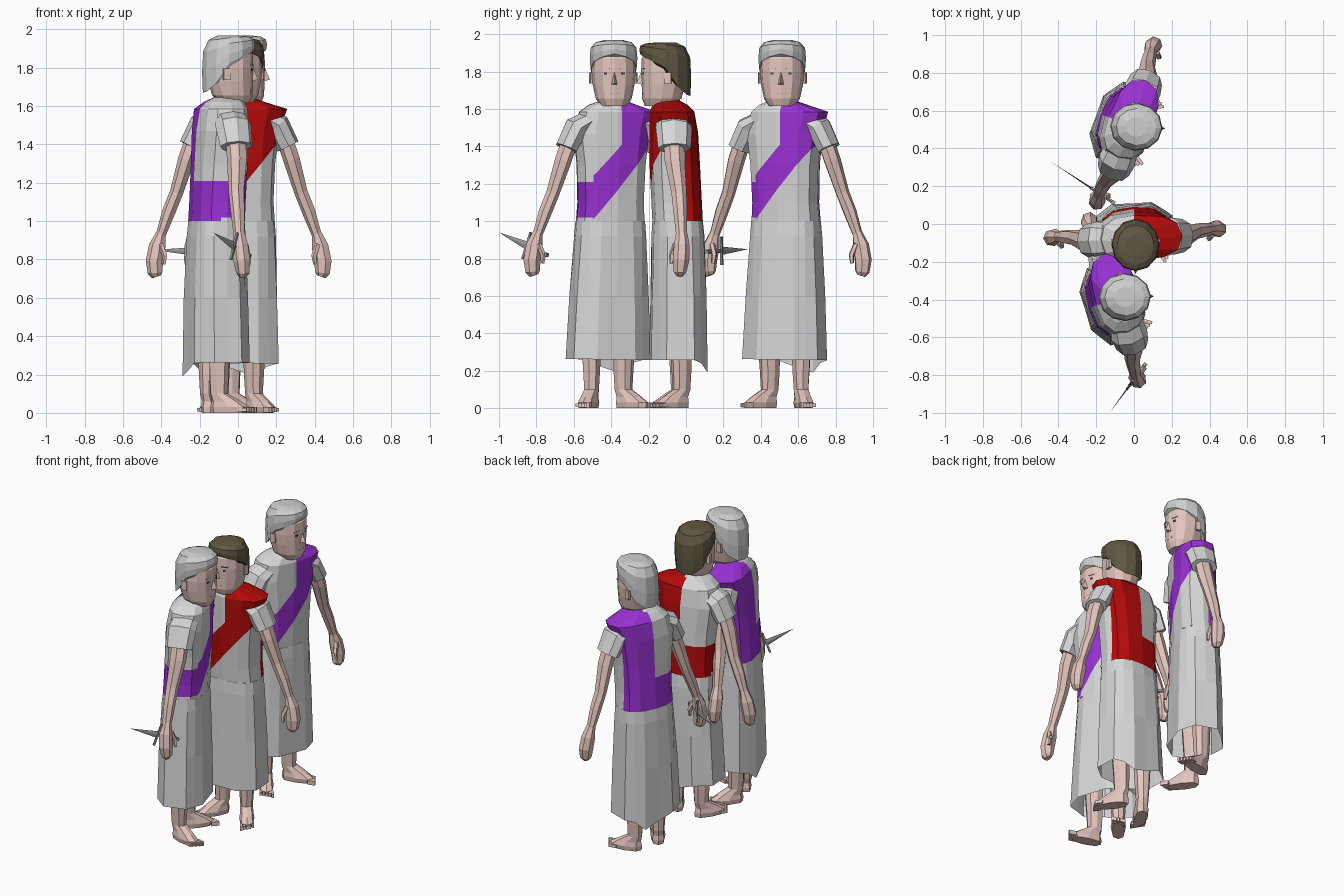
import bpy, bmesh, math
from mathutils import Matrix, Vector

if "Cube" in bpy.data.objects:
    bpy.data.objects.remove(bpy.data.objects["Cube"])


def material(name, r, g, b):
    m = bpy.data.materials.new(name)
    m.diffuse_color = (r, g, b, 1)
    m.use_nodes = True
    m.node_tree.nodes["Principled BSDF"].inputs["Base Color"].default_value = m.diffuse_color
    return m


SKIN = material("skin", 0.77, 0.56, 0.51)
CLOTH = material("white cloth", 0.68, 0.68, 0.68)
RED = material("red sash", 0.46, 0.003, 0.003)
PURPLE = material("purple sash", 0.32, 0.03, 0.66)
BROWN = material("brown hair", 0.115, 0.095, 0.055)
GREY = material("grey hair", 0.62, 0.62, 0.62)
METAL = material("metal", 0.36, 0.36, 0.36)
DARK = material("dark eye", 0.06, 0.05, 0.05)
LIP = material("lip", 0.55, 0.33, 0.30)


def finish(bm, name, mats, M):
    """Turn a bmesh into a placed, flat-shaded object."""
    bmesh.ops.recalc_face_normals(bm, faces=bm.faces)
    bm.transform(M)
    me = bpy.data.meshes.new(name)
    bm.to_mesh(me)
    bm.free()
    for m in mats:
        me.materials.append(m)
    ob = bpy.data.objects.new(name, me)
    bpy.context.collection.objects.link(ob)


def skin_rings(rings, cap0=True, cap1=True):
    """Bridge a list of point rings into a bmesh tube."""
    bm = bmesh.new()
    R = [[bm.verts.new(p) for p in ring] for ring in rings]
    n = len(R[0])
    for a, b in zip(R, R[1:]):
        for i in range(n):
            j = (i + 1) % n
            bm.faces.new((a[i], a[j], b[j], b[i]))
    if cap0:
        bm.faces.new(R[0])
    if cap1:
        bm.faces.new(R[-1])
    return bm


def tube(path, n=8, p=1.0, **caps):
    """Loft through (x, y, z, rx, ry); rings tilt with the path in x-z only."""
    rings = []
    for i, (x, y, z, rx, ry) in enumerate(path):
        a, b = path[max(i - 1, 0)], path[min(i + 1, len(path) - 1)]
        t = Vector((b[0] - a[0], 0, b[2] - a[2])).normalized()
        side = Vector((0, 1, 0)).cross(t)
        ring = []
        for k in range(n):
            c, s = math.cos(2 * math.pi * k / n), math.sin(2 * math.pi * k / n)
            c = math.copysign(abs(c) ** p, c)
            s = math.copysign(abs(s) ** p, s)
            ring.append(Vector((x, y, z)) + side * rx * c + Vector((0, ry * s, 0)))
        rings.append(ring)
    return skin_rings(rings, **caps)


def box(name, loc, size, mat, M, rz=0):
    bm = bmesh.new()
    bmesh.ops.create_cube(bm, size=1)
    L = Matrix.Translation(loc) @ Matrix.Rotation(rz, 4, 'Z') @ Matrix.Diagonal((*size, 1))
    finish(bm, name, [mat], M @ L)


def in_sash(c):
    """Diagonal in front, belt round the right side, L shape behind."""
    x, y, z = c
    if y > 0.03:
        return x > 0 or z < 1.21
    if x < -0.13:
        return 1.02 < z < 1.21
    return z > 1.04 + 1.22 * (x + 0.105) and (x > 0.02 or z < 1.41 + 1.1 * (x - 0.02))


def robe(tag, sash, M):
    # upper robe, cut along the sash borders
    bm = tube([(0, .0, 1.0, .187, .135), (0, -.005, 1.1, .18, .135), (0, -.015, 1.3, .188, .135),
               (0, -.02, 1.47, .21, .13), (0, -.03, 1.585, .25, .12),
               (0, -.04, 1.622, .13, .095), (0, -.055, 1.645, .065, .065)], 12, .76, cap0=False)
    # the bare shoulder is rounder than the one under the sash
    for v in bm.verts:
        if abs(v.co.z - 1.585) < .002 and v.co.x < 0:
            v.co.x *= .72
    cuts = [((0, 0, 1.21), (0, 0, 1)), ((0, 0, 0), (1, 0, 0)), ((.02, 0, 0), (1, 0, 0)),
            ((0, .03, 0), (0, 1, 0)), ((-.13, 0, 0), (1, 0, 0)), ((0, 0, 1.02), (0, 0, 1)),
            ((-.105, 0, 1.04), (-1.22, 0, 1)), ((.02, 0, 1.41), (-1.1, 0, 1))]
    for co, no in cuts:
        bmesh.ops.bisect_plane(bm, geom=bm.verts[:] + bm.edges[:] + bm.faces[:],
                               plane_co=co, plane_no=Vector(no).normalized())
    for f in bm.faces:
        f.material_index = int(in_sash(f.calc_center_median()))
    finish(bm, tag + "_upper_robe", [CLOTH, sash], M)
    # pleated skirt whose hem drops to a point at the back
    bm = tube([(-.01, .005, .26, .222, .156), (-.005, .005, .6, .207, .15),
               (0, .002, .92, .193, .142), (0, .0, 1.0, .187, .135)], 16, .8, cap0=False)
    for i, v in enumerate(bm.verts):
        if v.co.z < .8:
            k = 1.03 if i % 2 else .96
            v.co.x *= k
            v.co.y *= k
        if v.co.z < .3 and v.co.y > 0:
            v.co.z -= .10 * max(0, 1 - abs(v.co.x - .06) / .11)
    finish(bm, tag + "_skirt", [CLOTH], M)


def limbs(tag, M):
    for s, side in ((1, "left"), (-1, "right")):
        nm = f"{tag}_{side}_"
        # short sleeve, arm, hand, thumb
        finish(tube([(s * .12, -.035, 1.545, .05, .085), (s * .20, -.03, 1.50, .066, .098),
                     (s * .255, -.03, 1.39, .06, .088)], 8), nm + "sleeve", [CLOTH], M)
        finish(tube([(s * .22, -.035, 1.48, .045, .055), (s * .275, -.03, 1.32, .045, .055),
                     (s * .325, -.01, 1.15, .036, .042), (s * .365, -.005, 1.05, .036, .038),
                     (s * .41, 0, .92, .026, .03)], 7), nm + "arm", [SKIN], M)
        finish(tube([(s * .405, 0, .94, .026, .03), (s * .425, 0, .87, .045, .043),
                     (s * .44, -.005, .79, .047, .045), (s * .437, -.01, .73, .04, .035),
                     (s * .43, -.01, .71, .025, .02)], 7), nm + "hand", [SKIN], M)
        finish(tube([(s * .41, -.03, .88, .015, .018), (s * .39, -.05, .82, .015, .016),
                     (s * .395, -.055, .775, .01, .01)], 5), nm + "thumb", [SKIN], M)
        # leg and foot in one loft, turned outwards, with five toes
        L = M @ Matrix.Translation((s * .1 - .01, 0, 0)) @ Matrix.Rotation(s * math.radians(33), 4, 'Z')
        finish(tube([(0, -.035, 0, .042, .10), (0, -.04, .03, .048, .108), (0, -.02, .06, .042, .08),
                     (0, .02, .10, .04, .048), (0, .02, .20, .047, .052),
                     (0, .015, .40, .057, .06)], 8, .8), nm + "leg", [SKIN], L)
        for k in range(5):
            x = s * (-.036 + .018 * k)
            box(nm + "toe", (x, -.148 + .008 * k, .016), (.016, .05, .028 - .002 * k), SKIN, L)


def head(tag, hair, top, M):
    finish(tube([(0, -.03, 1.56, .06, .06), (0, -.06, 1.68, .06, .065)], 8), tag + "_neck", [SKIN], M)
    finish(tube([(0, -.10, 1.615, .07, .075), (0, -.085, 1.655, .096, .105), (0, -.075, 1.73, .112, .117),
                 (0, -.075, 1.80, .118, .12), (0, -.075, 1.87, .115, .117),
                 (0, -.07, 1.93, .08, .085)], 12, .92), tag + "_head", [SKIN], M)
    # hair cap: hairline high in front, low at the nape
    line = [1.82, 1.72, 1.675, 1.67, 1.675, 1.72, 1.82, 1.855, 1.88, 1.895, 1.88, 1.855]
    rings = []
    for t, r in ((0, .99), (.35, 1.02), (.72, .98), (.92, .78), (1, .42)):
        rings.append([Vector((.125 * r * math.cos(k * math.pi / 6),
                              -.066 + .136 * r * math.sin(k * math.pi / 6),
                              z + (top - z) * t)) for k, z in enumerate(line)])
    finish(skin_rings(rings), tag + "_hair", [hair], M)
    # nose wedge
    bm = bmesh.new()
    v = [bm.verts.new(p) for p in ((0, -.19, 1.81), (0, -.22, 1.738), (.02, -.18, 1.728), (-.02, -.18, 1.728))]
    for a, b, c in ((0, 1, 2), (0, 3, 1), (1, 3, 2), (0, 2, 3)):
        bm.faces.new((v[a], v[b], v[c]))
    finish(bm, tag + "_nose", [SKIN], M)
    box(tag + "_mouth", (0, -.184, 1.682), (.045, .008, .005), LIP, M)
    for s in (1, -1):
        tilt = s * math.radians(15)
        box(tag + "_eye", (s * .047, -.183, 1.79), (.016, .008, .012), DARK, M, tilt)
        box(tag + "_brow", (s * .048, -.184, 1.815), (.042, .008, .005), hair, M, tilt)
        box(tag + "_ear", (s * .118, -.052, 1.765), (.018, .036, .06), SKIN, M, -s * .2)


def dagger(tag, hand, tip):
    d = Vector(tip) - Vector(hand)
    M = Matrix.Translation(hand) @ d.to_track_quat('Z', 'Y').to_matrix().to_4x4()
    blade = d.length - .06
    bm = bmesh.new()
    bmesh.ops.create_cone(bm, cap_ends=True, segments=4, radius1=.022, radius2=0, depth=blade)
    finish(bm, tag + "_blade", [METAL],
           M @ Matrix.Translation((0, 0, .06 + blade / 2)) @ Matrix.Diagonal((.2, 1, 1, 1)))
    box(tag + "_guard", (0, 0, .055), (.012, .15, .012), METAL, M)
    bm = bmesh.new()
    bmesh.ops.create_cone(bm, cap_ends=True, segments=6, radius1=.010, radius2=.010, depth=.14)
    finish(bm, tag + "_grip", [METAL], M @ Matrix.Translation((0, 0, -.01)))
    box(tag + "_pommel", (0, 0, -.085), (.02, .02, .016), METAL, M)


# tag, position, body turn, head turn against the body, sash, hair, crown height
figures = [("middle_figure", (.005, -.045), 3, -3, RED, BROWN, 1.955),
           ("near_figure", (-.112, -.405), 107, -15, PURPLE, GREY, 1.968),
           ("far_figure", (-.05, .535), 70, 17, PURPLE, GREY, 1.968)]
for tag, (x, y), turn, look, sash, hair, top in figures:
    M = Matrix.Translation((x, y, 0)) @ Matrix.Rotation(math.radians(turn), 4, 'Z')
    robe(tag, sash, M)
    limbs(tag, M)
    pivot = Matrix.Translation((0, -.06, 0))
    head(tag, hair, top, M @ pivot @ Matrix.Rotation(math.radians(look), 4, 'Z') @ pivot.inverted())

dagger("near_dagger", (.01, -.81, .85), (-.13, -1.0, .94))
dagger("far_dagger", (-.18, .16, .84), (-.44, .33, .85))
